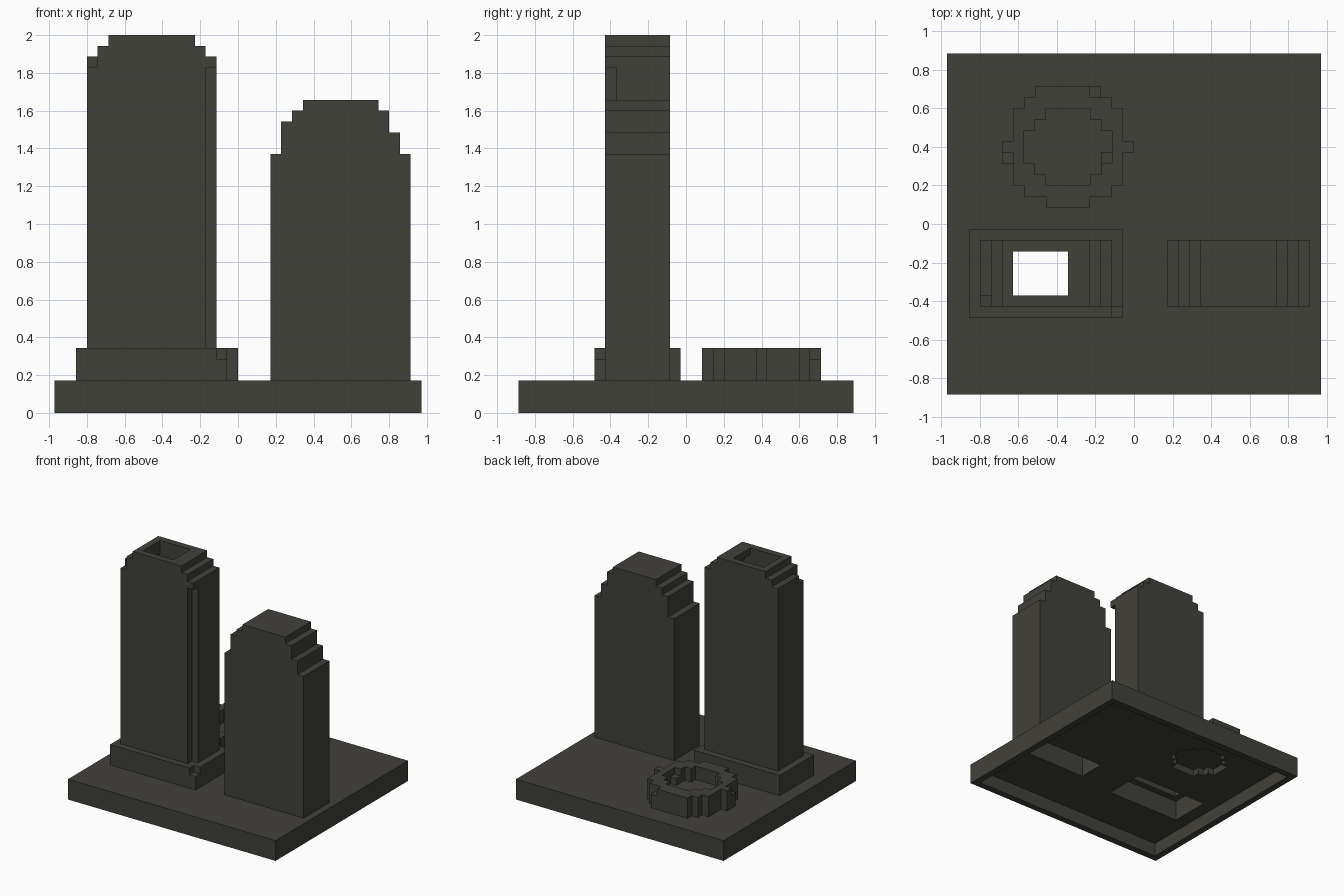
import bpy, bmesh
from itertools import product

U = 2 / 35          # edge length of one building block

if "Cube" in bpy.data.objects:
    bpy.data.objects.remove(bpy.data.objects["Cube"], do_unlink=True)

stone = bpy.data.materials.new("dark_stone")
stone.use_nodes = True
COLOUR = (0.053, 0.052, 0.043, 1)
stone.diffuse_color = COLOUR
stone.node_tree.nodes["Principled BSDF"].inputs["Base Color"].default_value = COLOUR


def box(x0, x1, y0, y1, z0, z1):
    """All block cells in a box."""
    return set(product(range(x0, x1), range(y0, y1), range(z0, z1)))


def stepped(steps, y0, y1):
    """Stack of boxes with a stepped front profile: (x0, x1, z0, z1)."""
    return set().union(*(box(a, b, y0, y1, c, d) for a, b, c, d in steps))


def disc(rows, z0, z1):
    """Stepped round slab from rows: (y0, y1, x0, x1)."""
    return set().union(*(box(a, b, c, d, z0, z1) for c, d, a, b in rows))


def build(name, cells, occupied):
    """Skin the exposed sides of the cells and merge flat areas."""
    bm = bmesh.new()
    verts = {}
    for cell in cells:
        for axis, side in product(range(3), (0, 1)):
            near = list(cell)
            near[axis] += 2 * side - 1
            if tuple(near) in occupied:
                continue
            quad = []
            for p, q in ((0, 0), (1, 0), (1, 1), (0, 1)):
                c = list(cell)
                c[axis] += side
                c[(axis + 1) % 3] += p
                c[(axis + 2) % 3] += q
                c = tuple(c)
                if c not in verts:
                    verts[c] = bm.verts.new((c[0] * U, (c[1] - 0.5) * U, c[2] * U))
                quad.append(verts[c])
            bm.faces.new(quad if side else quad[::-1])
    bmesh.ops.dissolve_limit(bm, angle_limit=0.01, verts=bm.verts[:], edges=bm.edges[:])
    mesh = bpy.data.meshes.new(name)
    bm.to_mesh(mesh)
    bm.free()
    mesh.materials.append(stone)
    bpy.context.collection.objects.link(bpy.data.objects.new(name, mesh))


# Round basin: outer wall, side lugs, sunken floor
outer = [(2, 3, -8, -4), (3, 4, -10, -2), (4, 11, -11, -1), (11, 12, -10, -2), (12, 13, -9, -3)]
inner = [(4, 5, -8, -4), (5, 6, -9, -3), (6, 9, -10, -2), (9, 10, -9, -3), (10, 11, -8, -4)]
basin = disc(outer, 3, 6) - disc(inner, 4, 6)
basin |= box(-12, -11, 7, 8, 3, 6) | box(-12, -11, 6, 7, 3, 5) | box(-1, 0, 7, 8, 3, 6)
basin |= box(-3, -2, 6, 7, 4, 5)
basin -= box(-4, -3, 12, 13, 5, 6)

# Pedestal under the tall tower, hollow, with a chipped front corner
pedestal = box(-15, -1, -8, 0, 3, 6) - box(-14, -2, -7, -1, 3, 5)
pedestal -= box(-13, -3, -6, -2, 5, 6) | box(-2, -1, -8, -7, 5, 6)

# Tall tower: hollow shaft, open roof, grooved front corner
tall = stepped([(-14, -2, 6, 33), (-13, -3, 33, 34), (-12, -4, 34, 35)], -7, -1)
tall -= stepped([(-13, -3, 6, 32), (-12, -4, 32, 33), (-11, -5, 33, 34), (-11, -6, 34, 35)], -6, -2)
tall -= box(-3, -2, -7, -6, 6, 32) | box(-14, -13, -7, -6, 32, 33)

# Short tower: hollow shaft with a closed stepped roof
short = stepped([(3, 16, 3, 24), (4, 15, 24, 26), (4, 14, 26, 27), (5, 14, 27, 28), (6, 13, 28, 29)], -7, -1)
short -= stepped([(4, 15, 3, 23), (5, 14, 23, 25), (6, 13, 25, 27), (7, 12, 27, 28)], -6, -2)

# Ground slab, hollow underneath and open below each structure
slab = box(-17, 17, -15, 16, 0, 3) - box(-16, 16, -14, 15, 0, 2)
slab -= box(-14, -2, -7, -1, 2, 3) | box(4, 15, -6, -2, 2, 3) | disc(inner, 2, 3)

parts = {"ground_slab": slab, "round_basin": basin, "tower_pedestal": pedestal,
         "tall_tower": tall, "short_tower": short}
everything = set().union(*parts.values())
for part_name, part_cells in parts.items():
    build(part_name, part_cells, everything)
